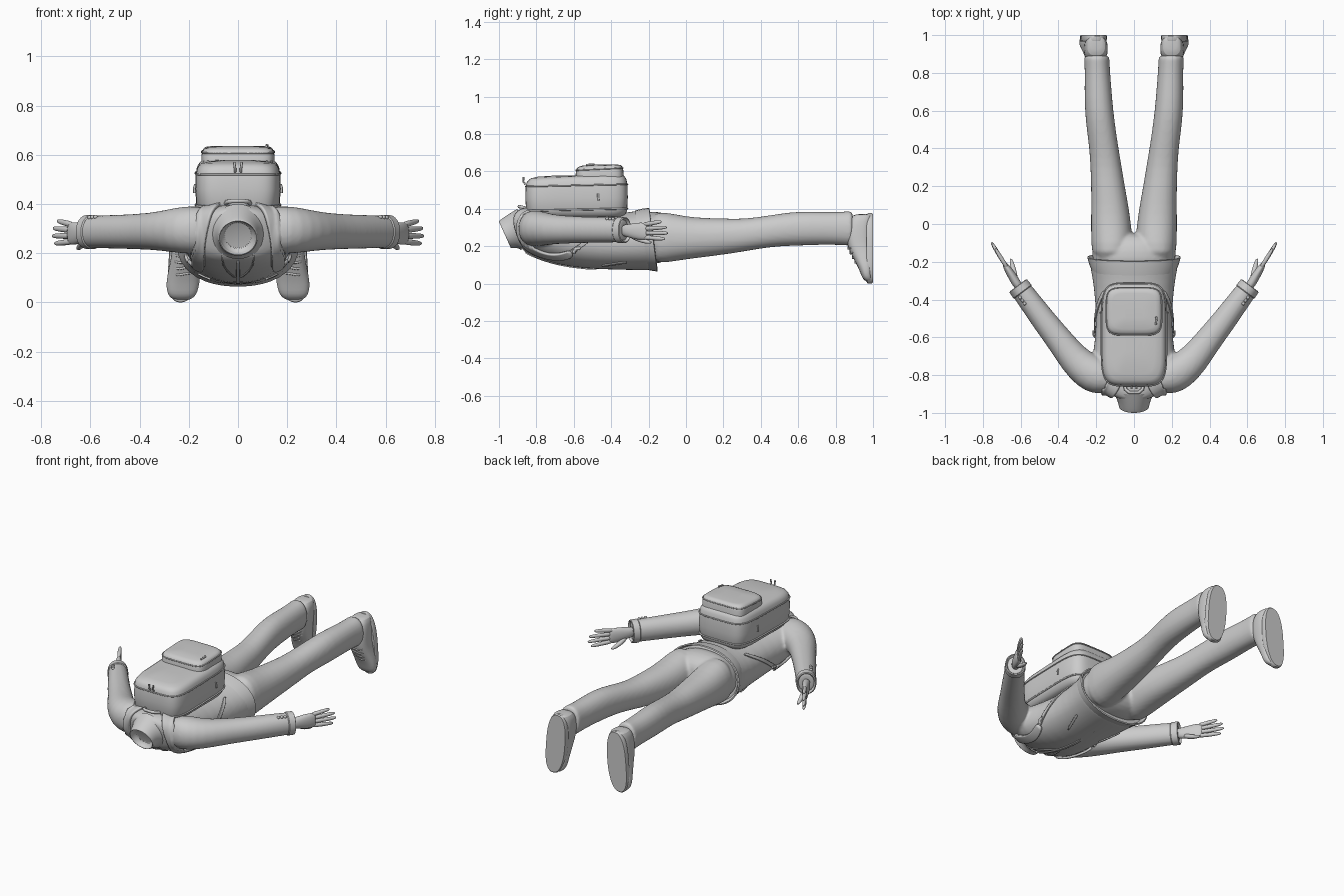
import bpy, bmesh, math
from mathutils import Vector as V

# ---------- helpers ----------
def ring(c, u, v, e=2.0, n=40):
    """Superellipse cross-section around c spanned by half-axes u and v."""
    c, u, v = V(c), V(u), V(v)
    f = lambda t: math.copysign(abs(t) ** (2 / e), t)
    return [c + u * f(math.cos(2 * math.pi * (i + .5) / n)) + v * f(math.sin(2 * math.pi * (i + .5) / n)) for i in range(n)]

def yring(y, x0, x1, z0, z1, tilt=0, e=2.2):
    return ring(((x0 + x1) / 2, y, (z0 + z1) / 2), ((x1 - x0) / 2, 0, 0), (0, tilt, (z1 - z0) / 2), e)

def loft(bm, rings, cap=True):
    vs = [[bm.verts.new(p) for p in r] for r in rings]
    n = len(vs[0])
    for a, b in zip(vs, vs[1:]):
        for i in range(n):
            bm.faces.new((a[i], a[(i + 1) % n], b[(i + 1) % n], b[i]))
    if cap:
        bm.faces.new(vs[0])
    bm.faces.new(vs[-1])

def limb(bm, pts, n=24):
    """Sweep along (x, y, z, horizontal radius, vertical radius) points."""
    P = [V(p[:3]) for p in pts]
    rings = []
    for i, p in enumerate(pts):
        t = (P[min(i + 1, len(P) - 1)] - P[max(i - 1, 0)]).normalized()
        u = t.cross(V((0, 0, 1))).normalized()
        rings.append(ring(P[i], u * p[3], u.cross(t) * p[4], 2.1, n))
    loft(bm, rings)

def finish(bm, name, *mods, angle=40):
    bmesh.ops.recalc_face_normals(bm, faces=bm.faces)
    me = bpy.data.meshes.new(name)
    bm.to_mesh(me)
    bm.free()
    ob = bpy.data.objects.new(name, me)
    bpy.context.collection.objects.link(ob)
    bpy.ops.object.select_all(action='DESELECT')
    ob.select_set(True)
    bpy.context.view_layer.objects.active = ob
    bpy.ops.object.shade_smooth_by_angle(angle=math.radians(angle))
    for kind, props in mods:
        m = ob.modifiers.new(kind.title(), kind)
        for k, val in props.items():
            setattr(m, k, val)
    return ob

SUB1, SUB2 = ('SUBSURF', dict(levels=1, render_levels=1)), ('SUBSURF', dict(levels=2, render_levels=2))
MIRROR = ('MIRROR', dict(use_mirror_merge=False))
FUSE = [SUB1, ('REMESH', dict(mode='VOXEL', voxel_size=.009, use_smooth_shade=True)), ('SMOOTH', dict(factor=.5, iterations=5))]

def ribbon(name, pts, target, thick=.01, off=.002, mirror=True):
    """Strap through (x, y, z, half width) points, wrapped onto the target."""
    bm = bmesh.new()
    P = [V(p[:3]) for p in pts]
    rows = []
    for i, p in enumerate(P):
        t = (P[min(i + 1, len(P) - 1)] - P[max(i - 1, 0)]).normalized()
        out = p - V((0, max(-.75, min(p.y, -.2)), .26))
        s = t.cross(out).normalized() * pts[i][3]
        rows.append([bm.verts.new(p + s * k) for k in (-1, 0, 1)])
    for a, b in zip(rows, rows[1:]):
        for k in (0, 1):
            bm.faces.new((a[k], a[k + 1], b[k + 1], b[k]))
    mods = [SUB2, ('SHRINKWRAP', dict(target=target, offset=off + thick / 2)), ('SOLIDIFY', dict(thickness=thick, offset=0))]
    return finish(bm, name, *mods, *([MIRROR] if mirror else []))

def tube(name, pts, r, cyclic=False, mirror=False):
    cu = bpy.data.curves.new(name, 'CURVE')
    cu.dimensions, cu.bevel_depth, cu.bevel_resolution, cu.use_fill_caps = '3D', r, 2, True
    sp = cu.splines.new('POLY')
    sp.points.add(len(pts) - 1)
    for q, p in zip(sp.points, pts):
        q.co = (*p, 1)
    sp.use_cyclic_u = cyclic
    ob = bpy.data.objects.new(name, cu)
    bpy.context.collection.objects.link(ob)
    if mirror:
        m = ob.modifiers.new('Mirror', 'MIRROR')
        m.use_mirror_merge = False
    return ob

# ---------- jacket: torso fused with both sleeves ----------
bm = bmesh.new()
loft(bm, [yring(y, -w, w, a, b, t) for y, w, a, b, t in (
    (-.915, .085, .205, .37, -.03), (-.90, .13, .19, .39, -.02), (-.86, .20, .165, .40, 0), (-.78, .235, .13, .395, 0),
    (-.68, .215, .10, .385, 0), (-.55, .20, .08, .375, 0), (-.40, .205, .075, .37, 0), (-.28, .22, .072, .383, -.01),
    (-.20, .238, .07, .398, -.02), (-.19, .235, .075, .395, -.02))])
for s in (1, -1):
    limb(bm, [(s * x, y, z, a, b) for x, y, z, a, b in (
        (.10, -.84, .295, .06, .085), (.18, -.81, .295, .10, .10), (.245, -.78, .293, .098, .093), (.315, -.72, .29, .083, .08),
        (.39, -.62, .288, .072, .073), (.47, -.52, .287, .066, .07), (.54, -.425, .287, .061, .068), (.605, -.338, .286, .056, .066), (.61, -.331, .286, .053, .063))])
jacket = finish(bm, 'jacket', *FUSE)

# hem band, hollow collar and sleeve cuffs
bm = bmesh.new()
loft(bm, [ring((0, y, .235), (w, 0, 0), (0, -.022, h), 2.2) for y, w, h in (
    (-.25, .222, .156), (-.21, .238, .166), (-.176, .248, .171), (-.173, .241, .164), (-.195, .225, .155))], False)
finish(bm, 'jacket_hem')
bm = bmesh.new()
loft(bm, [ring((0, y, z), (w, 0, 0), (0, t, h)) for y, z, w, t, h in (
    (-.89, .288, .115, -.012, .112), (-.92, .282, .092, -.024, .092), (-.95, .27, .083, -.03, .08), (-.968, .262, .08, -.032, .073),
    (-.97, .262, .076, -.031, .069), (-.966, .263, .07, -.03, .064), (-.93, .275, .068, -.028, .066))], False)
finish(bm, 'collar', SUB1)
bm = bmesh.new()
d = V((.6, .8, 0))
loft(bm, [ring(V((.60, -.345, .286)) + d * t, V((.8, -.6, 0)) * a, (0, 0, b), 2.1) for t, a, b in (
    (-.02, .056, .066), (-.015, .06, .07), (.022, .058, .069), (.025, .052, .063), (.005, .04, .05))])
finish(bm, 'sleeve_cuff', MIRROR)
for i in range(3):
    bm = bmesh.new()
    bmesh.ops.create_uvsphere(bm, u_segments=12, v_segments=8, radius=.009)
    b = finish(bm, 'cuff_button', MIRROR)
    for vert in b.data.vertices:
        vert.co += V((.603, -.39, .345)) + V((-.012, -.016, .001)) * i

# jacket seams: front zip, yoke, armholes, pockets
ribbon('front_zip', [(0, y, .08, .008) for y in (-.92, -.8, -.65, -.5, -.35, -.2)], jacket, .006, 0, False)
ribbon('lapel_seam', [(.06, -.93, .22, .003), (.07, -.87, .16, .003), (.05, -.78, .12, .003), (.012, -.68, .09, .003)], jacket, .005, 0)
ribbon('pocket_welt', [(.12, -.45, .08, .008), (.15, -.38, .09, .008), (.17, -.32, .1, .008)], jacket, .007, 0)

# ---------- hands ----------
bm = bmesh.new()
limb(bm, [(.60, -.345, .285, .022, .03), (.625, -.31, .283, .024, .034), (.645, -.275, .281, .023, .043),
          (.667, -.24, .28, .02, .047), (.685, -.212, .28, .014, .044), (.688, -.208, .28, .008, .036)])
for z, dz, k in ((.315, .016, .74), (.293, .008, .95), (.27, 0, 1), (.247, -.008, .88)):
    limb(bm, [(.672 + .083 * k * t, -.23 + .122 * k * t + .012 * t * t * k, z + dz * t, r * .95, r) for t, r in (
        (0, .012), (.35, .0125), (.65, .0115), (.9, .0095), (.98, .006), (1, .002))], 12)
limb(bm, [(.628, -.30, .262, .014, .014), (.633, -.265, .242, .016, .015), (.641, -.23, .228, .013, .012),
          (.648, -.20, .221, .011, .01), (.653, -.183, .219, .005, .005)], 12)
finish(bm, 'hand', SUB1, MIRROR)

# ---------- trousers ----------
bm = bmesh.new()
loft(bm, [yring(y, -w, w, a, b) for y, w, a, b in (
    (-.26, .21, .095, .375), (-.18, .222, .103, .388), (-.11, .222, .115, .378), (-.065, .17, .15, .345), (-.05, .08, .2, .3))])
for s in (1, -1):
    loft(bm, [yring(y, s * p, s * q, a, b) for y, p, q, a, b in (
        (-.2, .02, .222, .105, .387), (-.1, .006, .226, .113, .38), (0, .016, .228, .13, .358), (.1, .03, .226, .142, .35), (.2, .049, .227, .155, .348),
        (.3, .065, .23, .17, .345), (.4, .082, .236, .188, .357), (.5, .097, .25, .2, .373), (.6, .11, .26, .203, .386), (.72, .12, .262, .208, .383),
        (.82, .128, .26, .207, .382), (.88, .13, .264, .202, .388), (.895, .132, .263, .204, .386))])
finish(bm, 'trousers', *FUSE)

# ---------- shoes: upper, sole, laces ----------
bm = bmesh.new()
loft(bm, [ring((x, (y + 1) / 2, z), (w, 0, 0), (0, (1.0 - y) / 2 - .004, k), 2.6) for z, x, w, y, k in (
    (.372, .2, .03, .92, 0), (.366, .2, .048, .885, 0), (.34, .2, .06, .865, 0), (.28, .202, .064, .85, 0), (.22, .206, .062, .855, 0),
    (.18, .211, .061, .872, .012), (.13, .218, .065, .902, .015), (.08, .224, .068, .925, .012), (.04, .227, .062, .937, .008),
    (.018, .228, .047, .95, 0), (.008, .228, .025, .965, 0))])
finish(bm, 'shoe_upper', SUB1, MIRROR)
bm = bmesh.new()
outline = [V((p.x + (.006 if p.z < .15 else 0) * (.15 - p.z) / .15, 0, p.z)) for p in ring((.214, 0, .1885), (.067, 0, 0), (-.014, 0, .1885), 2.5, 48)]
mid = V((.214, 0, .1885))
loft(bm, [[mid + (p - mid) * k + V((0, y, 0)) for p in outline] for y, k in ((.966, .95), (.97, .99), (.976, 1), (.994, 1), (1, .97))])
finish(bm, 'shoe_sole', MIRROR)
for z, x, y in ((.19, .21, .868), (.165, .213, .879), (.14, .217, .893), (.115, .22, .907)):
    tube('lace', [(x - .042, y + .016, z), (x - .02, y - .001, z + .004), (x + .02, y - .001, z - .004), (x + .042, y + .016, z)], .005, mirror=True)

# ---------- backpack ----------
def pouch(name, y, rows, e=5):
    b = bmesh.new()
    loft(b, [ring((0, y + dy, z), (w, 0, 0), (0, h, k), e, 72) for z, w, h, dy, k in rows])
    return finish(b, name, angle=60)

pouch('backpack_body', -.585, ((.355, .14, .24, 0, 0), (.368, .158, .26, 0, 0), (.39, .169, .27, 0, 0), (.46, .174, .274, 0, 0), (.52, .172, .272, 0, .004),
      (.548, .167, .267, 0, .008), (.564, .157, .257, 0, .01), (.573, .142, .243, 0, .01), (.577, .11, .21, 0, .006), (.579, .05, .1, 0, 0)))
pouch('backpack_pocket', -.462, ((.45, .14, .135, .006, 0), (.56, .148, .13, 0, .004), (.6, .148, .127, 0, .005), (.62, .143, .122, 0, .005),
      (.629, .133, .112, 0, .005), (.633, .115, .095, 0, .003), (.636, .05, .04, 0, 0)))
rim = lambda z, w, h, y=-.585: ring((0, y, z), (w, 0, 0), (0, h, .006), 5, 72)
tube('main_zip', rim(.525, .1725, .273), .004, True)
tube('back_piping', rim(.395, .171, .272), .005, True)
tube('pocket_piping', rim(.612, .147, .126, -.462), .0035, True)
for x in (-.012, .012):
    tube('zip_pull', [(x, -.858, .53), (x, -.87, .545), (x * 1.3, -.868, .57)], .005)
tube('pocket_zip_pull', [(.115, -.535, .634), (.12, -.5, .638), (.115, -.49, .638)], .005)
tube('side_zip_pull', [(.173, -.47, .48), (.178, -.47, .465), (.177, -.468, .445)], .005, mirror=True)
tube('grab_handle', [(-.05, -.845, .4), (-.045, -.875, .408), (-.025, -.892, .412), (.025, -.892, .412), (.045, -.875, .408), (.05, -.845, .4)], .009)

# ---------- shoulder straps ----------
ribbon('shoulder_strap', [(.09, -.80, .41, .036), (.115, -.87, .40, .036), (.15, -.91, .34, .036), (.165, -.905, .26, .036),
       (.165, -.85, .18, .034), (.165, -.76, .13, .032), (.175, -.68, .13, .028), (.19, -.61, .165, .022)], jacket, .014)
ribbon('strap_webbing', [(.185, -.65, .145, .011), (.20, -.58, .19, .011), (.21, -.5, .25, .011), (.205, -.42, .31, .011), (.175, -.36, .36, .011)], jacket, .007)
tube('strap_end', [(.2, -.6, .165), (.21, -.59, .185), (.21, -.565, .19)], .009, mirror=True)
